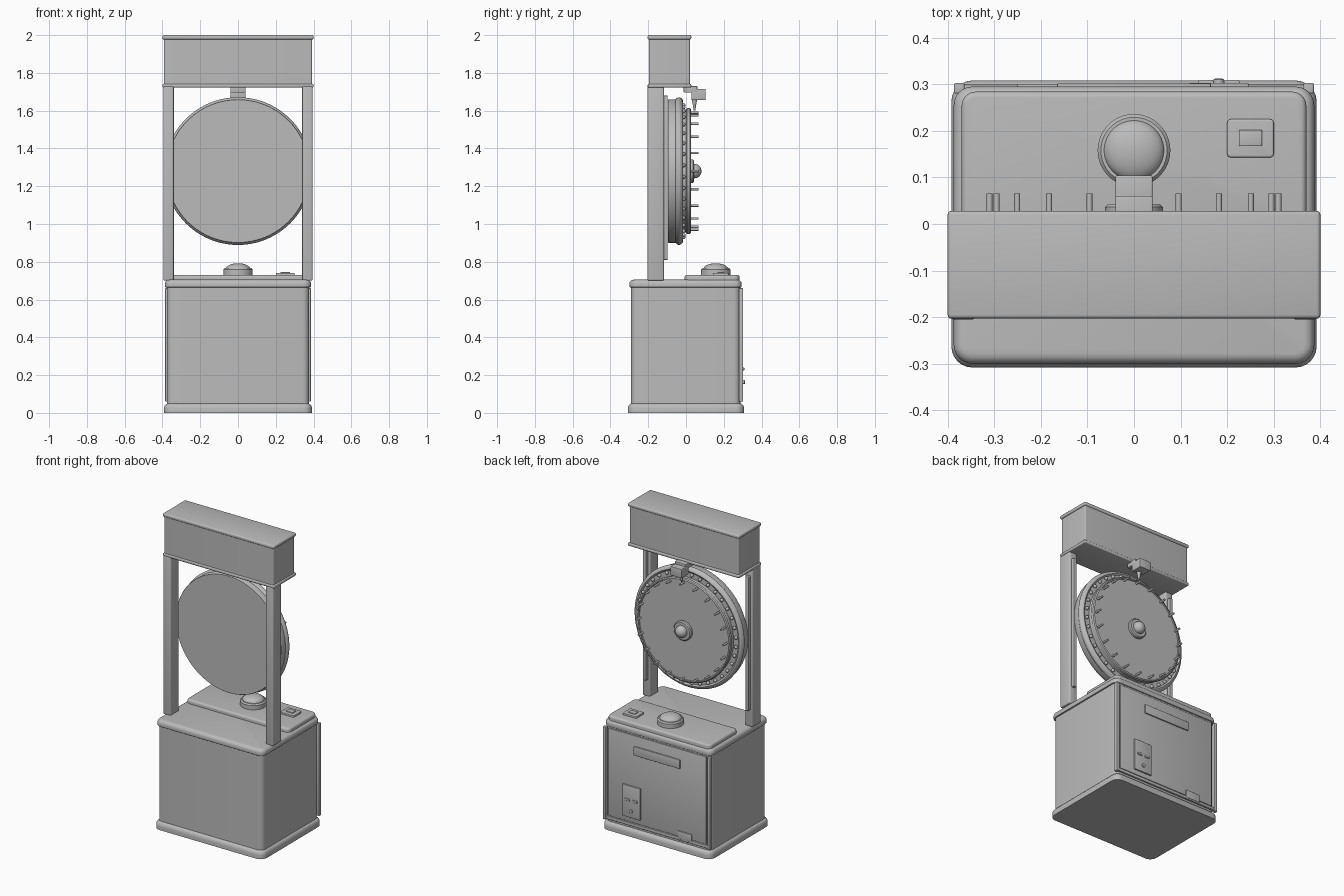
import bpy, bmesh, math
from mathutils import Matrix

if "Cube" in bpy.data.objects:
    bpy.data.objects.remove(bpy.data.objects["Cube"])

grey = bpy.data.materials.new("plain_grey")
grey.diffuse_color = (0.5, 0.5, 0.5, 1)
grey.use_nodes = True
grey.node_tree.nodes["Principled BSDF"].inputs["Base Color"].default_value = grey.diffuse_color


def finish(name, bm, angle=35):
    bmesh.ops.recalc_face_normals(bm, faces=bm.faces[:])
    me = bpy.data.meshes.new(name)
    bm.to_mesh(me)
    bm.free()
    me.materials.append(grey)
    ob = bpy.data.objects.new(name, me)
    bpy.context.collection.objects.link(ob)
    bpy.ops.object.select_all(action='DESELECT')
    ob.select_set(True)
    bpy.context.view_layer.objects.active = ob
    bpy.ops.object.shade_smooth_by_angle(angle=math.radians(angle))
    return ob


def box(name, x, y, z, corner=0, top=0, bottom=0, bevel=0):
    """Box from ranges; corner rounds upright edges, top/bottom round the rims."""
    bm = bmesh.new()
    mid = [(a + b) / 2 for a, b in (x, y, z)]
    size = [b - a for a, b in (x, y, z)]
    bmesh.ops.create_cube(bm, size=1, matrix=Matrix.Translation(mid) @ Matrix.Diagonal((*size, 1)))

    def round_edges(rule, amount, seg):
        if amount:
            edges = [e for e in bm.edges if rule(e)]
            bmesh.ops.bevel(bm, geom=edges, offset=amount, segments=seg, profile=0.5,
                            affect='EDGES', clamp_overlap=True)

    def at(h):
        return lambda e: all(abs(v.co.z - h) < 1e-5 for v in e.verts)

    round_edges(lambda e: abs(e.verts[0].co.z - e.verts[1].co.z) > 1e-4, corner, 6)
    round_edges(at(z[1]), top, 4)
    round_edges(at(z[0]), bottom, 4)
    round_edges(lambda e: True, bevel, 3)
    return finish(name, bm)


def lathe(name, profile, centre, axis='Z', seg=64):
    """Revolve (radius, height) points about the z or y axis."""
    bm = bmesh.new()
    rings = []
    for r, h in profile:
        ring = []
        for i in range(1 if r == 0 else seg):
            a = 2 * math.pi * i / seg
            u, v = r * math.cos(a), r * math.sin(a)
            co = (u, v, h) if axis == 'Z' else (u, h, v)
            ring.append(bm.verts.new([p + q for p, q in zip(centre, co)]))
        rings.append(ring)
    for a, b in zip(rings, rings[1:]):
        for i in range(seg):
            j = (i + 1) % seg
            quad = [a[i % len(a)], a[j % len(a)], b[j % len(b)], b[i % len(b)]]
            bm.faces.new(list(dict.fromkeys(quad)))
    return finish(name, bm)


def dome(r, h, base, n=8):
    return [(r * math.cos(i * math.pi / 2 / n) if i < n else 0,
             base + h * math.sin(i * math.pi / 2 / n)) for i in range(n + 1)]


# cabinet
box("plinth", (-.392, .392), (-.308, .308), (0, .052), corner=.045, top=.028)
box("cabinet_body", (-.377, .377), (-.291, .288), (.05, .67), corner=.035)
box("cabinet_top", (-.387, .387), (-.3, .295), (.665, .705), corner=.04, top=.022, bottom=.004)
box("console_panel", (-.37, .37), (-.008, .284), (.70, .73), corner=.03, top=.012)

# big push button and card reader on the console
lathe("button_collar", [(0, .725), (.078, .725), (.078, .758), (.071, .766), (0, .766)], (0, .158, 0))
lathe("button_dome", [(0, .76)] + dome(.065, .03, .762), (0, .158, 0))
box("reader_plate", (.2, .3), (.143, .225), (.725, .741), corner=.008, top=.004)
box("reader_window", (.225, .275), (.167, .202), (.738, .746), bevel=.002)

# play side panel with trim, ticket plate and coin door
box("panel", (-.35, .35), (.28, .294), (.09, .655), bevel=.002)
box("panel_bottom_trim", (-.37, .37), (.28, .299), (.065, .085), bevel=.003)
for side, s in (("left", -1), ("right", 1)):
    box(f"panel_trim_{side}", tuple(sorted((s * .364, s * .386))), (.28, .303), (.06, .66), bevel=.004)
box("ticket_plate", (-.165, .165), (.285, .302), (.53, .588), bevel=.002)
box("lower_slot_plate", (-.25, -.15), (.285, .301), (.075, .125), bevel=.002)
box("coin_door", (.118, .246), (.285, .303), (.12, .325), bevel=.003)
for i, cx in enumerate((.154, .21)):
    box(f"coin_slot_{i}", (cx - .017, cx + .017), (.3, .309), (.225, .24), bevel=.003)
lathe("coin_lock", [(0, .3), (.011, .3), (.011, .31), (.008, .312), (0, .312)],
      (.182, 0, .163), 'Y', 20)

# posts with light strips
for side, s in (("left", -1), ("right", 1)):
    box(f"post_{side}", tuple(sorted((s * .34, s * .395))), (-.205, -.117), (.70, 1.73), bevel=.008)
    box(f"light_strip_{side}", tuple(sorted((s * .356, s * .38))), (-.125, -.097), (.81, 1.68), bevel=.004)

# header sign box
box("header_body", (-.392, .392), (-.197, .021), (1.73, 1.985), corner=.008)
box("header_bottom_trim", (-.4, .4), (-.203, .028), (1.722, 1.742), bevel=.007)
box("header_top_trim", (-.4, .4), (-.203, .028), (1.977, 2.0), bevel=.008)

# prize wheel
wc = (0, 0, 1.28)
rim = [(.38 + .011 * math.sin(t * math.pi / 8), -.056 + .038 * t / 8) for t in range(9)]
lathe("wheel_drum", [(0, -.095), (.378, -.095), (.38, -.092)] + rim
      + [(.37, -.015), (.36, -.022), (0, -.022)], wc, 'Y', 96)
lathe("wheel_face", [(0, -.03), (.326, -.03), (.326, .0), (.332, .004), (.334, .014), (.332, .022),
                     (.326, .027), (.32, .027), (.318, .022), (0, .022)], wc, 'Y', 96)
lathe("wheel_hub", [(0, .015), (.062, .015), (.062, .036), (.056, .042), (0, .042)], wc, 'Y', 48)
lathe("hub_cap", [(0, .035), (.038, .035)] + dome(.038, .036, .046), wc, 'Y', 40)

# pegs
bm = bmesh.new()
for i in range(20):
    a = 2 * math.pi * i / 20
    place = Matrix.Translation((.31 * math.cos(a), .04, 1.28 + .31 * math.sin(a)))
    bmesh.ops.create_cone(bm, cap_ends=True, segments=12, radius1=.0065, radius2=.0065, depth=.05,
                          matrix=place @ Matrix.Rotation(math.pi / 2, 4, 'X'))
finish("wheel_pegs", bm)

# rim bulbs
bm = bmesh.new()
for i in range(36):
    a = 2 * math.pi * (i + .5) / 36
    bmesh.ops.create_uvsphere(bm, u_segments=14, v_segments=8, radius=.011, matrix=Matrix.Translation(
        (.35 * math.cos(a), -.014, 1.28 + .35 * math.sin(a))))
finish("rim_bulbs", bm, 60)

# pointer hanging from the header
box("pointer_arm", (-.04, .04), (-.012, .06), (1.695, 1.73), bevel=.003)
box("pointer_block", (-.04, .04), (.028, .104), (1.656, 1.715), bevel=.004)
bm = bmesh.new()
bmesh.ops.create_cone(bm, cap_ends=True, segments=16, radius1=.004, radius2=.014, depth=.06,
                      matrix=Matrix.Translation((0, .045, 1.63)))
finish("pointer_tip", bm)
